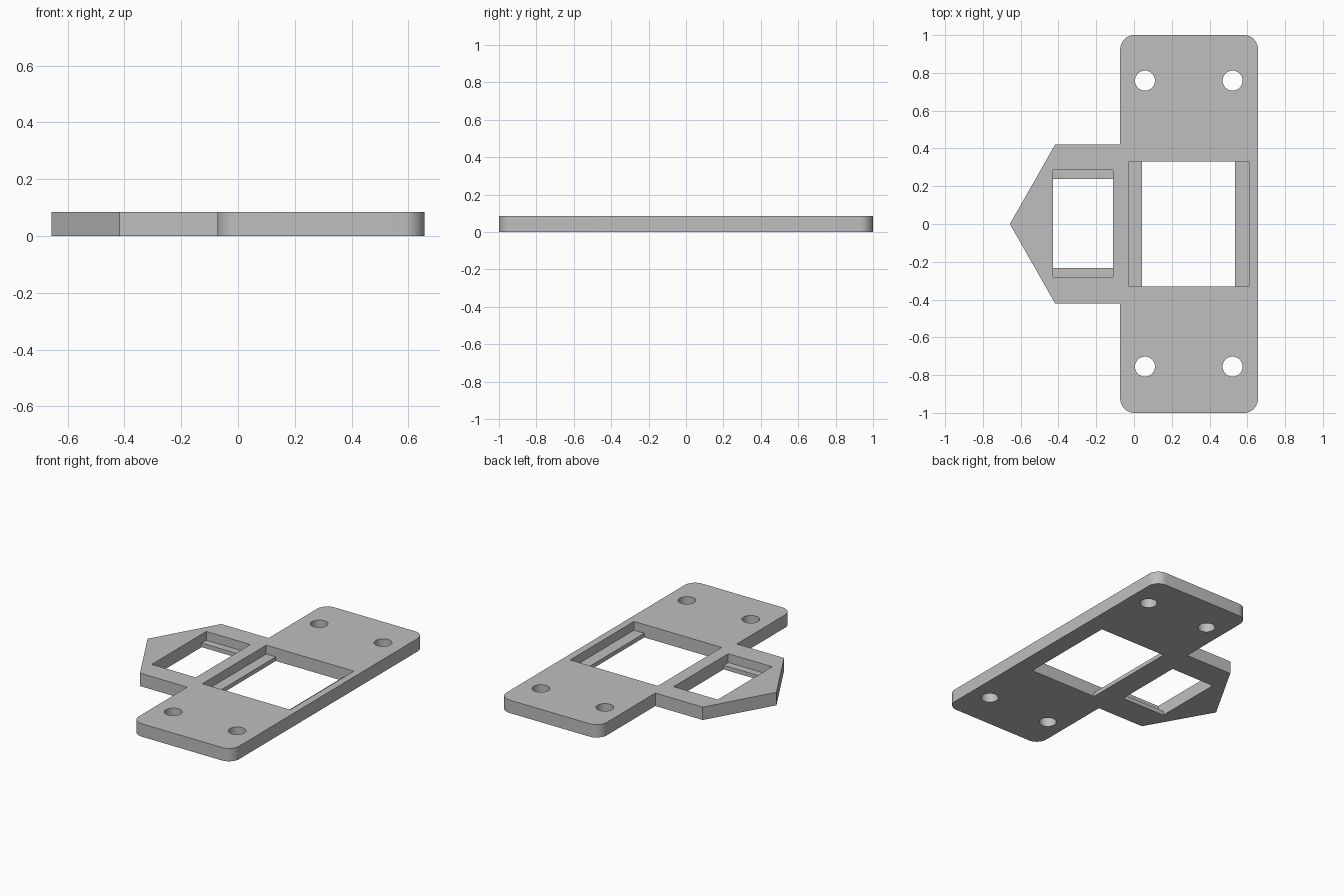
import bpy, bmesh, math

cube = bpy.data.objects.get("Cube")
if cube:
    bpy.data.objects.remove(cube, do_unlink=True)

THICK, LEDGE = 0.085, 0.027  # plate thickness, height of the recessed ledges

grey = bpy.data.materials.new("plain grey")
grey.use_nodes = True
grey.diffuse_color = (0.52, 0.52, 0.52, 1)
grey.node_tree.nodes["Principled BSDF"].inputs["Base Color"].default_value = grey.diffuse_color


def prism(name, points, z0, z1):
    """Extrude a closed counter-clockwise outline from z0 to z1."""
    bm = bmesh.new()
    face = bm.faces.new([bm.verts.new((x, y, z0)) for x, y in points])
    new = bmesh.ops.extrude_face_region(bm, geom=[face])["geom"]
    bmesh.ops.translate(bm, vec=(0, 0, z1 - z0),
                        verts=[v for v in new if isinstance(v, bmesh.types.BMVert)])
    bmesh.ops.recalc_face_normals(bm, faces=bm.faces)
    mesh = bpy.data.meshes.new(name)
    bm.to_mesh(mesh)
    bm.free()
    obj = bpy.data.objects.new(name, mesh)
    bpy.context.collection.objects.link(obj)
    mesh.materials.append(grey)
    return obj


def arc(cx, cy, r, start, sweep, steps):
    return [(cx + r * math.cos(math.radians(start + sweep * i / steps)),
             cy + r * math.sin(math.radians(start + sweep * i / steps)))
            for i in range(steps + 1)]


def rect(x0, x1, y0, y1):
    return [(x0, y0), (x1, y0), (x1, y1), (x0, y1)]


# Rounded plate with a pointed side tongue, one outline
L, R, r = -0.073, 0.657, 0.075
outline = (arc(L + r, r - 1, r, 180, 90, 12) + arc(R - r, r - 1, r, 270, 90, 12)
           + arc(R - r, 1 - r, r, 0, 90, 12) + arc(L + r, 1 - r, r, 90, 90, 12)
           + [(L, 0.422), (-0.417, 0.422), (-0.657, 0), (-0.417, -0.422), (L, -0.422)])
plate = prism("mounting_plate", outline, 0, THICK)

# Windows: a wide recess above the ledges, a narrower opening through them
TOP = THICK + 0.1
cutters = [
    prism("large_recess", rect(-0.027, 0.61, -0.331, 0.331), LEDGE, TOP),
    prism("large_opening", rect(0.043, 0.535, -0.331, 0.331), -0.1, TOP),
    prism("small_recess", rect(-0.43, -0.11, -0.281, 0.285), LEDGE, TOP),
    prism("small_opening", rect(-0.43, -0.11, -0.233, 0.237), -0.1, TOP),
]
# Four screw holes
for x in (0.058, 0.522):
    for y in (-0.755, 0.759):
        cutters.append(prism("screw_hole", arc(x, y, 0.053, 0, 360, 32)[:-1], -0.1, TOP))

bpy.ops.object.select_all(action="DESELECT")
bpy.context.view_layer.objects.active = plate
plate.select_set(True)
for cutter in cutters:
    cutter.hide_render = True
    mod = plate.modifiers.new(cutter.name, "BOOLEAN")
    mod.operation, mod.solver, mod.object = "DIFFERENCE", "EXACT", cutter
    bpy.ops.object.modifier_apply(modifier=mod.name)
    bpy.data.objects.remove(cutter, do_unlink=True)

bpy.ops.object.shade_smooth_by_angle(angle=math.radians(30))
